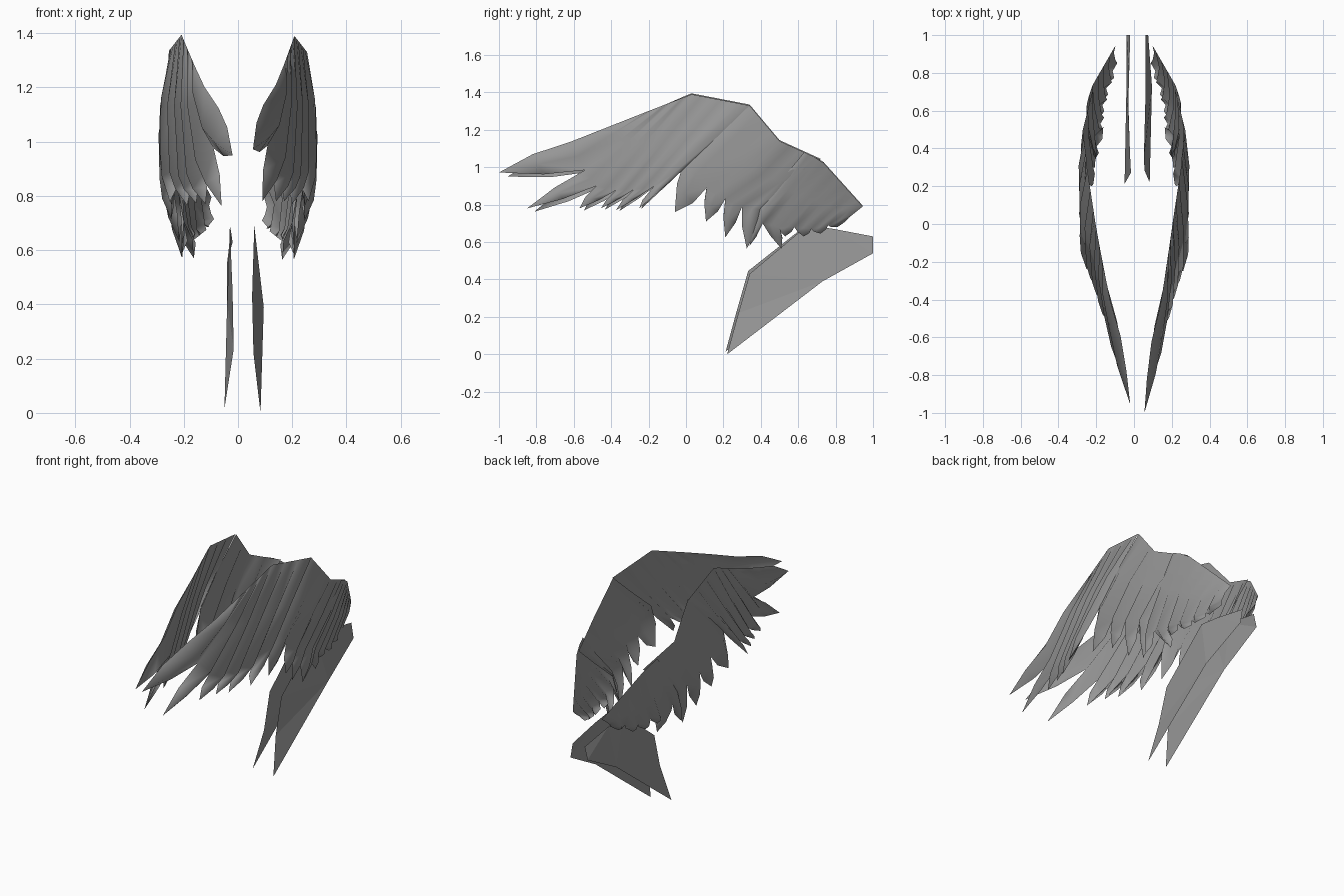
import bpy, math
from mathutils import Vector as V

if "Cube" in bpy.data.objects:
    bpy.data.objects.remove(bpy.data.objects["Cube"])

GREY = bpy.data.materials.new("dark_grey")
GREY.diffuse_color = (.31, .31, .31, 1)
GREY.use_nodes = True
GREY.node_tree.nodes["Principled BSDF"].inputs["Base Color"].default_value = GREY.diffuse_color

# Leading edge of the right wing, rear to front (x, y, z)
LEAD = [V(p) for p in [(.17, -.24, 1.285), (.208, .03, 1.39), (.255, .34, 1.33),
                       (.275, .5, 1.14), (.22, .72, 1.04), (.09, .945, .79)]]


def lead(s):
    i = min(int(s), len(LEAD) - 2)
    return LEAD[i].lerp(LEAD[i + 1], s - i)


# Feather groups: span on leading edge, notches (y, z), tips (x, y, z),
# outward offset, ridge height
GROUPS = {
    "primary_feathers": (0, 2,
        [(-.62, 1.135), (-.54, .985), (-.48, .9), (-.37, .88), (-.28, .88), (-.17, .9), (.03, 1.03)],
        [(.055, -1, .972), (.09, -.85, .78), (.14, -.57, .78), (.17, -.455, .78),
         (.2, -.375, .77), (.26, -.25, .78)], 0, .052),
    "secondary_feathers": (2, 4,
        [(-.01, 1.03), (.11, .89), (.21, .83), (.3, .79), (.41, .77)],
        [(.25, -.06, .76), (.25, .107, .71), (.22, .21, .625), (.21, .325, .565)], -.004, .048),
    "tertial_feathers": (3.6, 5,
        [(.4, .8), (.41, .7), (.5, .68), (.58, .68), (.67, .67), (.76, .69), (.87, .73)],
        [(.2, .34, .58), (.155, .51, .565), (.17, .53, .63), (.16, .63, .63),
         (.14, .72, .645), (.105, .81, .68)], .008, .03),
}


def to_left(p):
    # The left wing is a mirror image, slightly swung in at the rear
    r = min(p.y, 0)
    return V((-p.x - .035 * r, p.y - .045 * r, p.z + .027 * r + .005))


def make(name, verts, faces, left=False, smooth=True):
    if left:
        faces = [f[::-1] for f in faces]
    me = bpy.data.meshes.new(name)
    me.from_pydata([tuple(v) for v in verts], [], faces)
    me.materials.append(GREY)
    ob = bpy.data.objects.new(name, me)
    bpy.context.collection.objects.link(ob)
    if smooth:
        me.polygons.foreach_set("use_smooth", [True] * len(me.polygons))


def feather_sheet(s0, s1, notches, tips, off, height):
    verts, faces, index = [], [], {}
    tips = [V(t) for t in tips]
    n = len(tips)
    out = V((1, 0, 0))

    def vid(p):
        k = tuple(round(c, 5) for c in p)
        if k not in index:
            index[k] = len(verts)
            verts.append(p + out * off)
        return index[k]

    # Edge lines between feathers: leading edge, bulged middle, notch
    cols = []
    for i, (y, z) in enumerate(notches):
        top = lead(s0 + (s1 - s0) * i / n)
        tx = (tips[max(i - 1, 0)].x + tips[min(i, n - 1)].x) / 2
        notch = V((top.x * .4 + tx * .6 - .008, y, z))
        mid = top.lerp(notch, .5) + out * .008
        cols.append([top, mid, notch])
    for i, tip in enumerate(tips):
        a, b = cols[i], cols[i + 1]
        rows = []
        for k, ridge in enumerate((0, .65, 1)):
            c = (a[k] + b[k]) / 2
            rows.append((a[k], c + out * ridge * height, b[k]))
        # Belly of the free feather blade
        c = rows[2][1].lerp(tip, .5)
        half = (b[2] - a[2]) * .36
        rows.append((c - half - out * .03, c + out * .012, c + half - out * .03))
        for u, w in zip(rows, rows[1:]):
            for j in (0, 1):
                faces.append([vid(w[j]), vid(w[j + 1]), vid(u[j + 1]), vid(u[j])])
        for j in (0, 1):
            faces.append([vid(tip), vid(rows[3][j + 1]), vid(rows[3][j])])
    return verts, faces


# Wings
for name, g in GROUPS.items():
    vs, fs = feather_sheet(*g)
    make("right_" + name, vs, fs)
    make("left_" + name, [to_left(v) for v in vs], fs, left=True)

# Flat tail plates, slightly creased
OUTLINE = [(.22, 0), (.73, .39), (1, .54), (1, .63), (.79, .67), (.65, .69), (.34, .43), (.28, .22)]
PANELS = [(0, 1, 7), (7, 1, 6), (6, 1, 5), (5, 1, 4), (4, 1, 2), (4, 2, 3)]
RIGHT_X = (.083, .095, .075, .06, .062, .06, .052, .057)
LEFT_X = (-.05, -.04, -.04, -.02, -.026, -.03, -.02, -.016)
make("right_tail_plate", [(x, y, z) for x, (y, z) in zip(RIGHT_X, OUTLINE)],
     PANELS, smooth=False)
make("left_tail_plate", [(x, y - .008 * (y < .9), z + .015 * (z < .6)) for x, (y, z) in zip(LEFT_X, OUTLINE)],
     PANELS, left=True, smooth=False)
